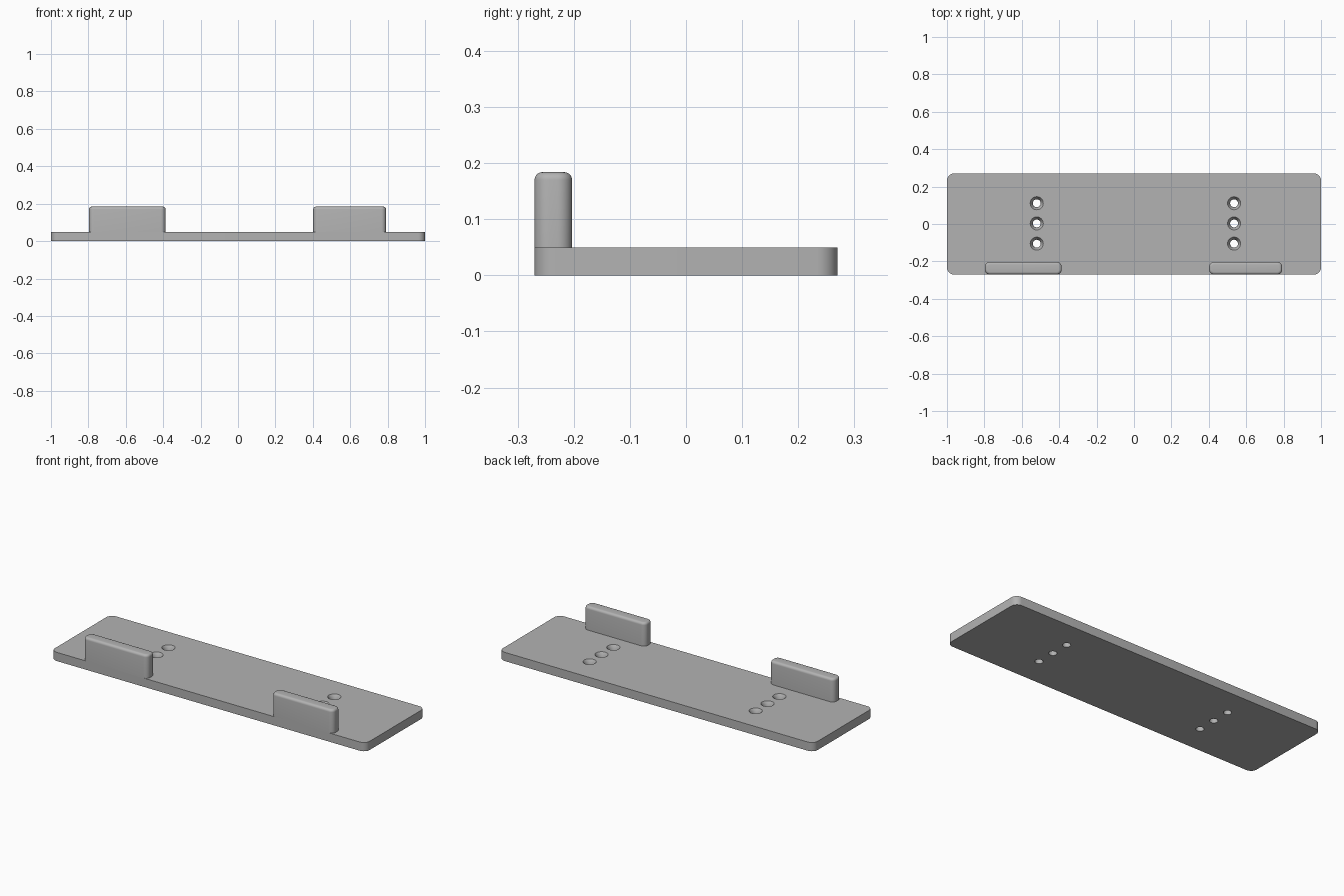
import bpy, bmesh, math

if "Cube" in bpy.data.objects:
    bpy.data.objects.remove(bpy.data.objects["Cube"])

PLATE_TOP = 0.05
FRONT = -0.27

grey = bpy.data.materials.new("plain grey")
grey.use_nodes = True
colour = (0.45, 0.45, 0.45, 1)
grey.diffuse_color = colour
grey.node_tree.nodes["Principled BSDF"].inputs["Base Color"].default_value = colour


def make_object(name, bm):
    bmesh.ops.recalc_face_normals(bm, faces=bm.faces)
    mesh = bpy.data.meshes.new(name)
    bm.to_mesh(mesh)
    bm.free()
    mesh.materials.append(grey)
    obj = bpy.data.objects.new(name, mesh)
    bpy.context.collection.objects.link(obj)
    return obj


def smooth(obj):
    bpy.ops.object.select_all(action="DESELECT")
    obj.select_set(True)
    bpy.context.view_layer.objects.active = obj
    bpy.ops.object.shade_smooth_by_angle(angle=math.radians(35))


def rounded_slab(name, x0, x1, y0, y1, z0, z1, radius, top_round=0):
    """Box with rounded upright corners and an optional rounded top rim."""
    bm = bmesh.new()
    bmesh.ops.create_cube(bm, size=1)
    for v in bm.verts:
        v.co = (x1 if v.co.x > 0 else x0, y1 if v.co.y > 0 else y0, z1 if v.co.z > 0 else z0)
    uprights = [e for e in bm.edges if abs(e.verts[0].co.z - e.verts[1].co.z) > 0.01]
    bmesh.ops.bevel(bm, geom=uprights, offset=radius, segments=8, profile=0.5, affect="EDGES")
    if top_round:
        rim = [e for e in bm.edges if all(v.co.z > z1 - 1e-5 for v in e.verts)]
        bmesh.ops.bevel(bm, geom=rim, offset=top_round, segments=5, profile=0.5, affect="EDGES")
    return make_object(name, bm)


def add_lathe(bm, x, y, profile, sides=32):
    """Closed turned solid from (radius, height) pairs."""
    rings = [[bm.verts.new((x + r * math.cos(math.tau * i / sides),
                            y + r * math.sin(math.tau * i / sides), z))
              for i in range(sides)] for r, z in profile]
    for low, high in zip(rings, rings[1:]):
        for i in range(sides):
            j = (i + 1) % sides
            bm.faces.new((low[i], low[j], high[j], high[i]))
    bm.faces.new(rings[0][::-1])
    bm.faces.new(rings[-1])


# Base plate
plate = rounded_slab("base_plate", -1, 1, FRONT, -FRONT, 0, PLATE_TOP, 0.037)

# Two rows of countersunk screw holes
bm = bmesh.new()
hole_profile = [(0.021, -0.02), (0.021, 0.03), (0.035, PLATE_TOP), (0.035, PLATE_TOP + 0.02)]
for x in (-0.52, 0.535):
    for row in (-1, 0, 1):
        add_lathe(bm, x, 0.003 + row * 0.108, hole_profile)
cutter = make_object("hole_cutter", bm)
cutter.hide_render = True

cut = plate.modifiers.new("screw_holes", "BOOLEAN")
cut.operation = "DIFFERENCE"
cut.solver = "EXACT"
cut.object = cutter
bpy.context.view_layer.objects.active = plate
bpy.ops.object.modifier_apply(modifier=cut.name)
bpy.data.objects.remove(cutter)
smooth(plate)

# Upright lips along the front edge
for name, x0, x1 in (("right_lip", -0.797, -0.387), ("left_lip", 0.402, 0.792)):
    smooth(rounded_slab(name, x0, x1, FRONT, -0.203, PLATE_TOP - 0.01, 0.184, 0.026, 0.014))
